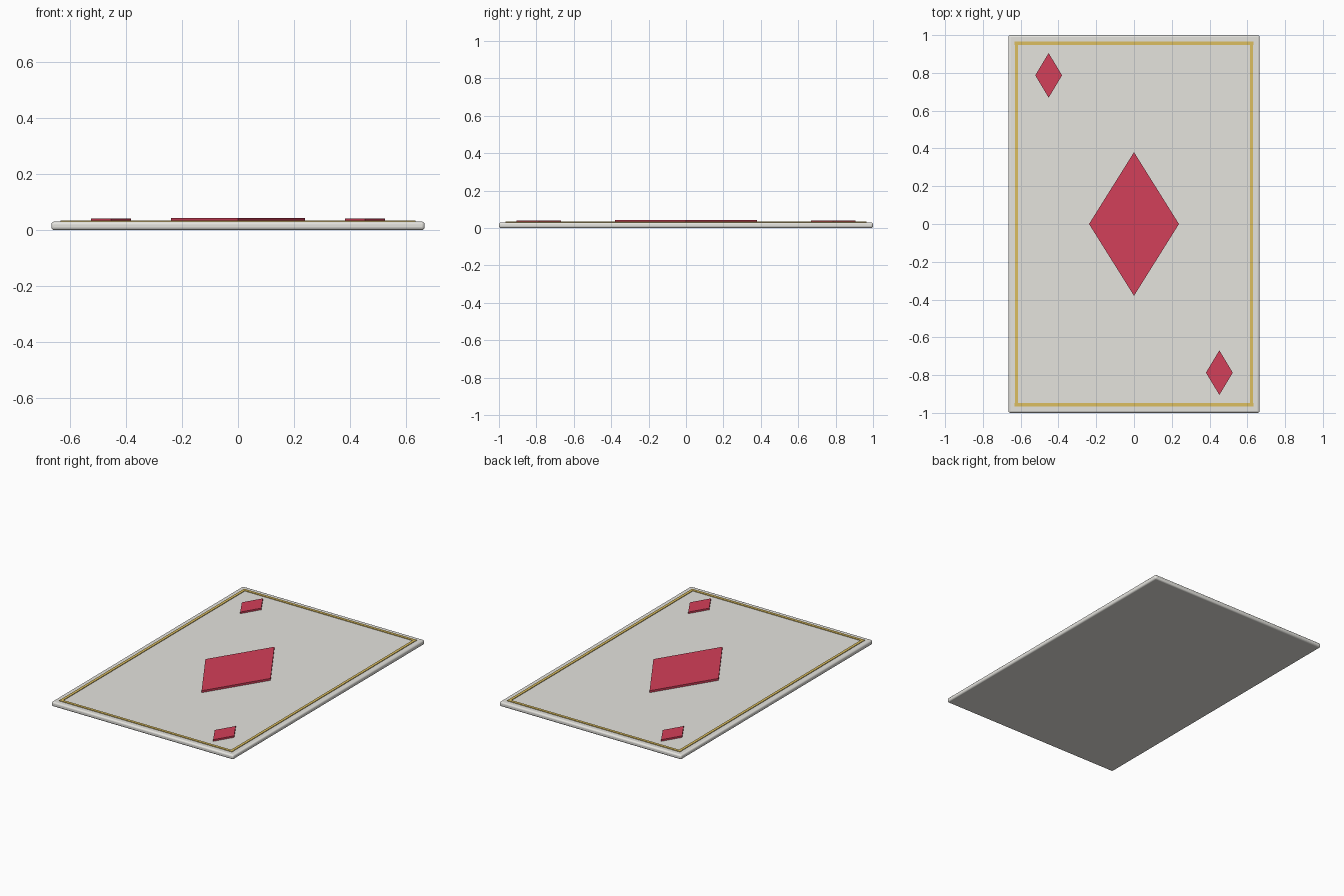
import bpy, bmesh

if "Cube" in bpy.data.objects:
    bpy.data.objects.remove(bpy.data.objects["Cube"])


def material(name, rgb):
    m = bpy.data.materials.new(name)
    m.diffuse_color = (*rgb, 1)
    m.use_nodes = True
    m.node_tree.nodes["Principled BSDF"].inputs["Base Color"].default_value = m.diffuse_color
    return m


def prism(name, outline, z0, z1, mat=None):
    bm = bmesh.new()
    face = bm.faces.new([bm.verts.new((x, y, z0)) for x, y in outline])
    ext = bmesh.ops.extrude_face_region(bm, geom=[face])
    for v in ext["geom"]:
        if isinstance(v, bmesh.types.BMVert):
            v.co.z = z1
    bmesh.ops.recalc_face_normals(bm, faces=bm.faces)
    me = bpy.data.meshes.new(name)
    bm.to_mesh(me)
    bm.free()
    ob = bpy.data.objects.new(name, me)
    bpy.context.collection.objects.link(ob)
    if mat:
        me.materials.append(mat)
    return ob


def rect(cx, cy, hx, hy):
    return [(cx - hx, cy - hy), (cx + hx, cy - hy), (cx + hx, cy + hy), (cx - hx, cy + hy)]


def diamond(cx, cy, hx, hy):
    return [(cx, cy - hy), (cx + hx, cy), (cx, cy + hy), (cx - hx, cy)]


red = material("red", (0.65, 0.05, 0.1))
gold = material("gold", (0.72, 0.52, 0.12))
ivory = material("ivory", (0.78, 0.77, 0.73))

# Card with rounded edges
card = prism("card", rect(0, 0, 0.665, 1.0), 0, 0.03, ivory)
bev = card.modifiers.new("rounded_edges", "BEVEL")
bev.width = 0.01
bev.segments = 3
bpy.context.view_layer.objects.active = card
card.select_set(True)
bpy.ops.object.shade_smooth_by_angle()

# Thin gold border
for s, end in ((1, "upper"), (-1, "lower")):
    prism(f"border_{end}", rect(0, s * 0.956, 0.632, 0.009), 0.028, 0.034, gold)
for s, side in ((1, "right"), (-1, "left")):
    prism(f"border_{side}", rect(s * 0.622, 0, 0.009, 0.947), 0.028, 0.034, gold)

# Raised diamonds
prism("centre_diamond", diamond(0, 0, 0.238, 0.38), 0.028, 0.043, red)
for s, end in ((1, "upper"), (-1, "lower")):
    prism(f"corner_diamond_{end}", diamond(-s * 0.452, s * 0.787, 0.071, 0.118), 0.028, 0.041, red)
